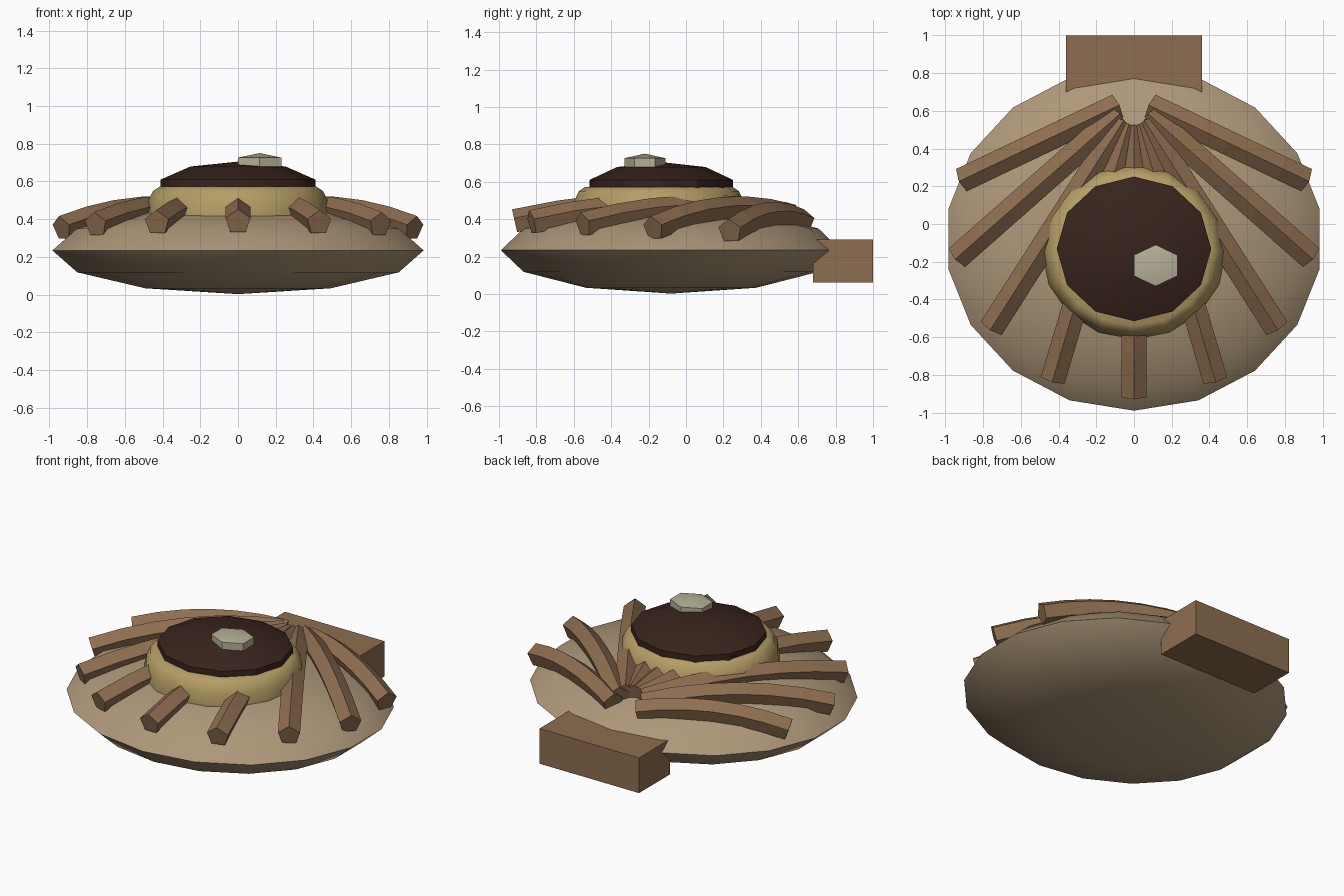
import bpy, bmesh
from math import sin, cos, pi, radians
from mathutils import Vector

if "Cube" in bpy.data.objects:
    bpy.data.objects.remove(bpy.data.objects["Cube"])


def material(name, rgb):
    m = bpy.data.materials.new(name)
    m.diffuse_color = (*rgb, 1)
    m.use_nodes = True
    m.node_tree.nodes["Principled BSDF"].inputs["Base Color"].default_value = m.diffuse_color
    return m


TAN = material("tan", (0.42, 0.31, 0.19))
BROWN = material("brown", (0.27, 0.155, 0.08))
DARK = material("dark_brown", (0.04, 0.017, 0.012))
YELLOW = material("straw", (0.46, 0.34, 0.13))
STONE = material("stone", (0.46, 0.43, 0.31))


def finish(name, bm, mat, smooth=None):
    bmesh.ops.recalc_face_normals(bm, faces=bm.faces)
    mesh = bpy.data.meshes.new(name)
    bm.to_mesh(mesh)
    bm.free()
    mesh.materials.append(mat)
    ob = bpy.data.objects.new(name, mesh)
    bpy.context.collection.objects.link(ob)
    if smooth:
        bpy.ops.object.select_all(action='DESELECT')
        ob.select_set(True)
        bpy.context.view_layer.objects.active = ob
        bpy.ops.object.shade_smooth_by_angle(angle=radians(smooth))
    return ob


def loft(bm, loops):
    """Skin closed vertex loops and cap both ends."""
    rings = [[bm.verts.new(p) for p in loop] for loop in loops]
    n = len(rings[0])
    for a, b in zip(rings, rings[1:]):
        for i in range(n):
            j = (i + 1) % n
            bm.faces.new((a[i], a[j], b[j], b[i]))
    return rings


def revolve(name, profile, centre, ratio, sides, mat, smooth):
    """Elliptical lathe; profile is (x radius, z), ratio is y radius / x radius."""
    bm = bmesh.new()
    cx, cy = centre
    loops = [[(cx + r * sin(2 * pi * i / sides), cy - r * ratio * cos(2 * pi * i / sides), z)
              for i in range(sides)] for r, z in profile]
    rings = loft(bm, loops)
    bm.faces.new(rings[0])
    bm.faces.new(rings[-1])
    bmesh.ops.remove_doubles(bm, verts=bm.verts, dist=1e-5)
    return finish(name, bm, mat, smooth)


def ball(name, centre, radii, sides, rings, mat, smooth):
    """Squashed low-poly sphere with a vertex facing the front."""
    rx, ry, rz = radii
    cx, cy, cz = centre
    bm = bmesh.new()
    angles = [pi * k / rings for k in range(1, rings)]
    loops = [[(cx + rx * sin(a) * sin(2 * pi * i / sides),
               cy - ry * sin(a) * cos(2 * pi * i / sides), cz - rz * cos(a))
              for i in range(sides)] for a in angles]
    skins = loft(bm, loops)
    for ring, z in ((skins[0], cz - rz), (skins[-1], cz + rz)):
        pole = bm.verts.new((cx, cy, z))
        for i in range(sides):
            bm.faces.new((ring[i], ring[(i + 1) % sides], pole))
    return finish(name, bm, mat, smooth)


def rib(name, start, mid_z, end, radius=0.069, steps=6):
    """Pentagonal bar arching from the hinge to the rim, ridge upwards."""
    a, b = Vector(start), Vector(end)
    ctrl = (a + b) / 2
    ctrl.z = 2 * mid_z - (a.z + b.z) / 2
    bm = bmesh.new()
    loops = []
    for k in range(steps + 1):
        t = k / steps
        p = a * (1 - t) ** 2 + ctrl * 2 * t * (1 - t) + b * t * t
        d = ((ctrl - a) * (1 - t) + (b - ctrl) * t).normalized()
        side = d.cross(Vector((0, 0, 1))).normalized()
        up = side.cross(d)
        loops.append([p + radius * (side * sin(2 * pi * i / 5) + up * cos(2 * pi * i / 5))
                      for i in range(5)])
    rings = loft(bm, loops)
    bm.faces.new(rings[0])
    bm.faces.new(rings[-1])
    return finish(name, bm, BROWN)


# Flattened shell body
ball("shell_body", (0, -0.08, 0.234), (1.0, 0.91, 0.232), 18, 6, TAN, 35)

# Block at the back
bm = bmesh.new()
bmesh.ops.create_cube(bm, size=1)
for v in bm.verts:
    v.co = (v.co.x * 0.72, 0.84 + v.co.y * 0.32, 0.175 + v.co.z * 0.23)
finish("hinge_block", bm, BROWN)

# Ribs fanning out from the hinge: start, middle height, end
rib("rib_centre", (0, 0.515, 0.42), 0.475, (0, -0.915, 0.385))
fan = [((0.03, 0.52, 0.42), 0.47, (0.43, -0.825, 0.38)),
       ((0.06, 0.54, 0.42), 0.458, (0.755, -0.55, 0.37)),
       ((0.085, 0.575, 0.41), 0.45, (0.935, -0.175, 0.35)),
       ((0.09, 0.625, 0.385), 0.42, (0.91, 0.235, 0.335))]
for n, (s, mid, e) in enumerate(fan, 1):
    for label, sx in (("right", 1), ("left", -1)):
        rib(f"rib_{label}_{n}", (s[0] * sx, *s[1:]), mid, (e[0] * sx, *e[1:]))

# Straw coloured collar, dark dome and stone on top
revolve("collar", [(0.48, 0.34), (0.49, 0.42), (0.475, 0.5), (0.45, 0.55), (0.415, 0.572)],
        (0, -0.145), 0.95, 16, YELLOW, 40)
ball("dome", (0, -0.132, 0.567), (0.431, 0.403, 0.138), 12, 5, DARK, 30)
ball("top_stone", (0.115, -0.22, 0.702), (0.154, 0.127, 0.048), 6, 3, STONE, 25)
